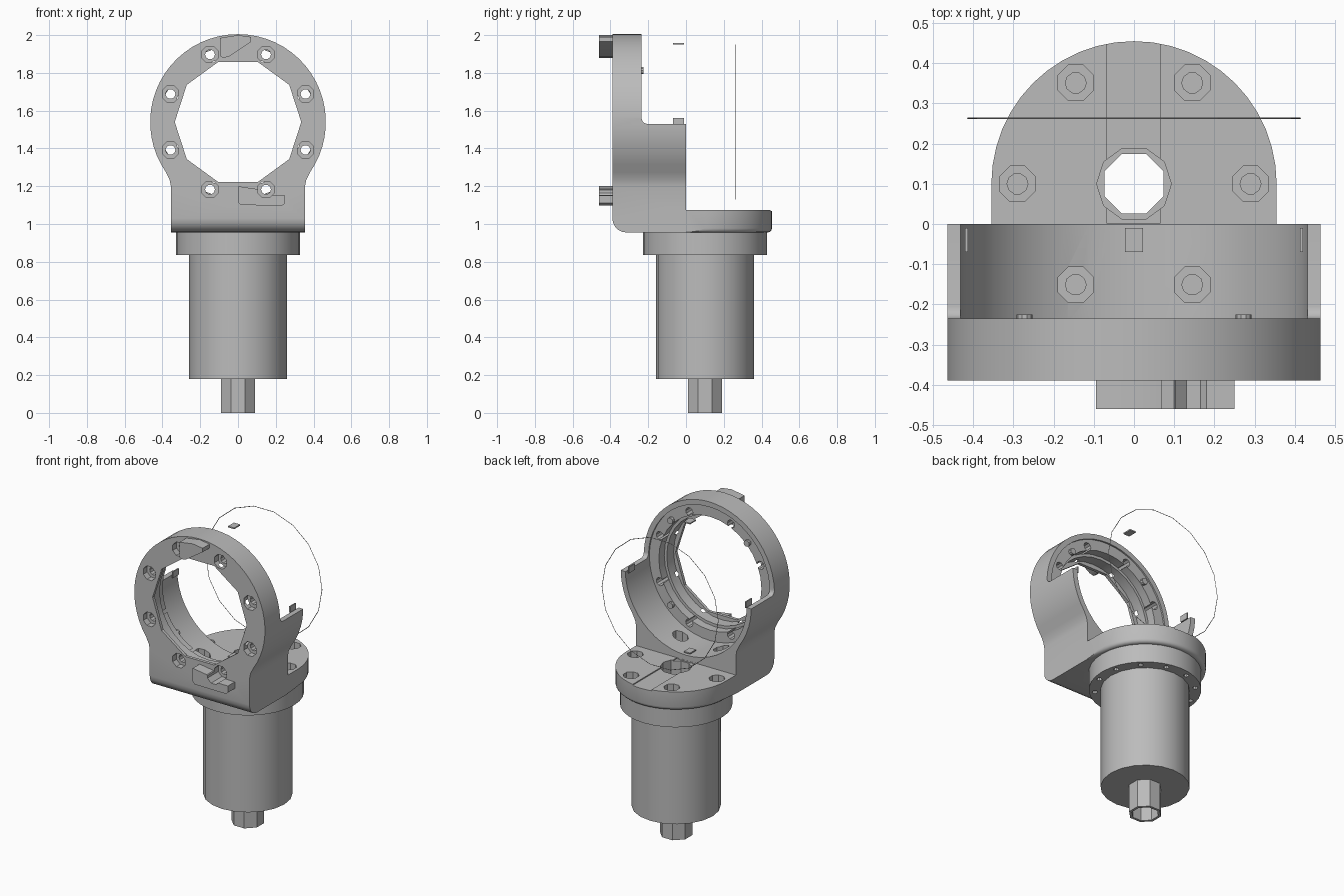
import bpy, bmesh
from math import sin, cos, pi, radians

cube = bpy.data.objects.get("Cube")
if cube:
    bpy.data.objects.remove(cube, do_unlink=True)

grey = bpy.data.materials.new("machined grey")
grey.use_nodes = True
colour = (0.5, 0.5, 0.5, 1)
grey.diffuse_color = colour
grey.node_tree.nodes["Principled BSDF"].inputs["Base Color"].default_value = colour

RING_Z = 1.54    # height of the clamp ring axis
STEM_Y = 0.1     # depth of the vertical stem axis


def circle(cx, cy, r, n, start=0.0, sweep=2 * pi):
    """Points round a circle, or along an arc including both ends."""
    steps = n if sweep == 2 * pi else n - 1
    return [(cx + r * cos(start + sweep * i / steps),
             cy + r * sin(start + sweep * i / steps)) for i in range(n)]


def prism(name, pts, axis, a, b, bevel=None, width=0.0, segments=5):
    """Extrude a profile along y or z; bevel edges whose ends all pass a rule."""
    bm = bmesh.new()
    place = (lambda p, t: (p[0], t, p[1])) if axis == "y" else (lambda p, t: (p[0], p[1], t))
    lo = [bm.verts.new(place(p, a)) for p in pts]
    hi = [bm.verts.new(place(p, b)) for p in pts]
    bm.faces.new(lo)
    bm.faces.new(hi)
    for i in range(len(pts)):
        j = (i + 1) % len(pts)
        bm.faces.new((lo[i], lo[j], hi[j], hi[i]))
    bmesh.ops.recalc_face_normals(bm, faces=bm.faces)
    if bevel:
        edges = [e for e in bm.edges if all(bevel(v.co) for v in e.verts)]
        bmesh.ops.bevel(bm, geom=edges, offset=width, segments=segments,
                        profile=0.5, affect="EDGES")
    mesh = bpy.data.meshes.new(name)
    bm.to_mesh(mesh)
    bm.free()
    mesh.materials.append(grey)
    obj = bpy.data.objects.new(name, mesh)
    bpy.context.collection.objects.link(obj)
    return obj


def combine(target, other, operation="DIFFERENCE"):
    """Apply a boolean and discard the helper."""
    bpy.context.view_layer.objects.active = target
    mod = target.modifiers.new("cut", "BOOLEAN")
    mod.operation, mod.solver, mod.object = operation, "EXACT", other
    bpy.ops.object.modifier_apply(modifier=mod.name)
    bpy.data.objects.remove(other, do_unlink=True)


def drill(target, cx, cy, r, n, axis, a, b, start=0.0):
    combine(target, prism("cutter", circle(cx, cy, r, n, start), axis, a, b))


def box(name, x0, x1, y0, y1, z0, z1, **kw):
    return prism(name, [(x0, z0), (x1, z0), (x1, z1), (x0, z1)], "y", y0, y1, **kw)


def smooth(obj, angle=35):
    bpy.ops.object.select_all(action="DESELECT")
    obj.select_set(True)
    bpy.context.view_layer.objects.active = obj
    bpy.ops.object.shade_smooth_by_angle(angle=radians(angle))


# Bracket body: ring outline flaring into a square foot
foot = [(0.362, 1.235), (0.355, 1.2), (0.355, 0.955)]
outline = circle(0, RING_Z, 0.465, 41, radians(-35), radians(250))
outline += [(-x, z) for x, z in foot] + foot[::-1]
bracket = prism("bracket", outline, "y", -0.39, 0,
                lambda v: v.y < -0.38 and v.z < 0.96, 0.075)

# Upper half behind the ring is open, with a filleted inner corner
combine(bracket, box("cutter", -1, 1, -0.235, 0.2, 1.53, 2.2,
                     bevel=lambda v: v.y < -0.2 and v.z < 1.6, width=0.03))

# Base plate with rounded back
plate = prism("plate", [(0.355, -0.05)] + circle(0, STEM_Y, 0.355, 25, 0, pi)
              + [(-0.355, -0.05)], "z", 0.955, 1.075,
              lambda v: v.z < 0.96 and v.y > 0.05, 0.022, 3)
combine(bracket, plate, "UNION")

# Cradle recess and stepped bore through the ring
drill(bracket, 0, RING_Z, 0.432, 48, "y", -0.245, 0.1)
drill(bracket, 0, RING_Z, 0.365, 32, "y", -0.30, 0.1)
drill(bracket, 0, RING_Z, 0.347, 32, "y", -0.37, 0.1)
drill(bracket, 0, RING_Z, 0.335, 10, "y", -0.5, 0.1)

# Shallow groove along the plate, and the stem hole
combine(bracket, box("cutter", -0.067, 0.065, 0.001, 0.6, 1.068, 1.2))
drill(bracket, 0, STEM_Y, 0.093, 10, "z", 0.9, 1.3)

# Raised front pads
tab = prism("top_pad", [(-0.095, 1.985), (-0.095, 1.89), (-0.08, 1.88), (-0.05, 1.885),
                        (0.07, 1.965), (0.07, 1.99), (0, 2.0)], "y", -0.46, -0.36)
combine(bracket, tab, "UNION")
pad = prism("lower_pad", [(0, 1.2), (0, 1.115), (0.015, 1.1), (0.235, 1.098), (0.25, 1.11),
                          (0.25, 1.152), (0.13, 1.155), (0.1, 1.185)], "y", -0.46, -0.37)
combine(bracket, pad, "UNION")

# Counterbored bolt holes round the ring
for x, z in circle(0, RING_Z, 0.387, 8, pi / 8):
    drill(bracket, x, z, 0.047, 8, "y", -0.5, -0.35, pi / 8)
    drill(bracket, x, z, 0.026, 10, "y", -0.5, -0.1)

# Counterbored bolt holes in the base
for x, y in circle(0, STEM_Y, 0.29, 6):
    drill(bracket, x, y, 0.048, 8, "z", 1.03, 1.3, pi / 8)
    drill(bracket, x, y, 0.026, 10, "z", 0.9, 1.3)
smooth(bracket)

# Dowel pins behind the ring
for i, (x, z) in enumerate(circle(0, RING_Z, 0.385, 4, pi / 4)):
    smooth(prism(f"dowel_pin_{i + 1}", circle(x, z, 0.02, 10), "y", -0.27, -0.225))

# Stem: mounting flange, barrel and hollow shaft
flange = prism("mounting_flange", circle(0, STEM_Y, 0.328, 32), "z", 0.835, 0.955)
for x, y in circle(0, STEM_Y, 0.293, 12, pi / 12):
    drill(flange, x, y, 0.016, 8, "z", 0.8, 0.9)
barrel = prism("barrel", circle(0, STEM_Y, 0.26, 20), "z", 0.18, 0.835)
shaft = prism("hollow_shaft", circle(0, STEM_Y, 0.097, 8, pi / 8), "z", 0, 0.18)
for part in (flange, barrel, shaft):
    drill(part, 0, STEM_Y, 0.08, 8, "z", -0.1, 1.1, pi / 8)
    smooth(part, 30)

# Thin locating keys round the cradle
for name, x, z in (("left", 0.417, RING_Z), ("right", -0.417, RING_Z),
                   ("top", 0, 1.955), ("bottom", 0, 1.12)):
    hx, hz = (0.004, 0.02) if x else (0.022, 0.004)
    box(f"{name}_key", x - hx, x + hx, -0.07, -0.01, z - hz, z + hz)

# Fine retaining wire behind the cradle
bpy.ops.mesh.primitive_torus_add(location=(0, 0.263, RING_Z), rotation=(pi / 2, 0, 0),
                                 major_radius=0.414, minor_radius=0.002,
                                 major_segments=18, minor_segments=4)
wire = bpy.context.object
wire.name = "retaining_wire"
wire.data.materials.append(grey)
